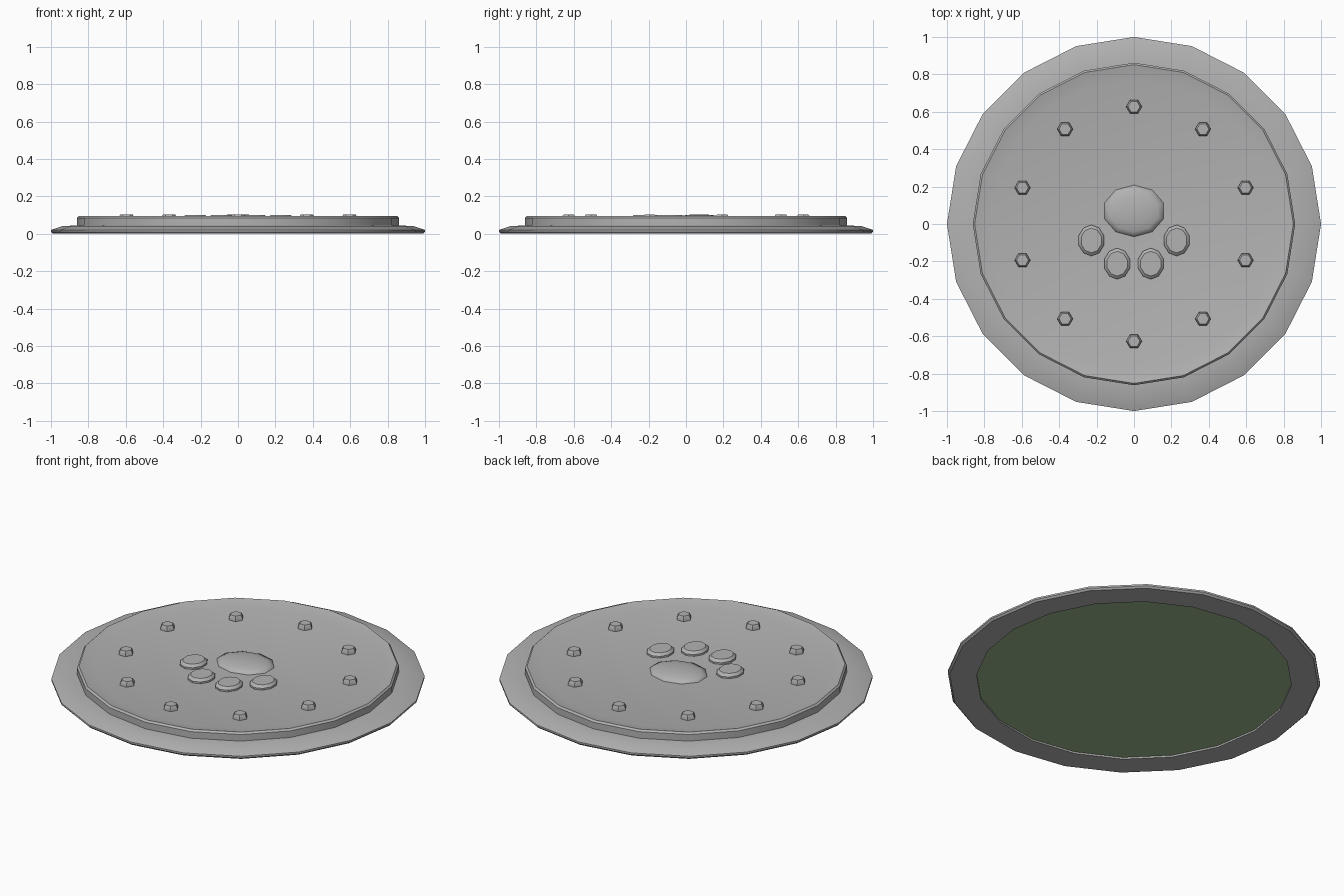
import bpy, bmesh, math

if "Cube" in bpy.data.objects:
    bpy.data.objects.remove(bpy.data.objects["Cube"])

def material(name, col):
    m = bpy.data.materials.new(name)
    m.diffuse_color = (*col, 1)
    m.use_nodes = True
    m.node_tree.nodes["Principled BSDF"].inputs["Base Color"].default_value = m.diffuse_color
    return m

grey = material("grey_metal", (0.45, 0.45, 0.45))
green = material("green_underside", (0.33, 0.48, 0.27))

def lathe(name, profile, sides, mat, loc=(0, 0, 0), sx=1, sy=1, start=0.0, angle=30):
    """Spin (radius, z) points into a faceted solid capped at both ends."""
    bm = bmesh.new()
    rings = []
    for r, z in profile:
        ring = []
        for i in range(sides):
            a = start + 2 * math.pi * i / sides
            ring.append(bm.verts.new((r * sx * math.cos(a), r * sy * math.sin(a), z)))
        rings.append(ring)
    for lo, hi in zip(rings, rings[1:]):
        for i in range(sides):
            j = (i + 1) % sides
            bm.faces.new((lo[i], lo[j], hi[j], hi[i]))
    bm.faces.new(rings[0][::-1])
    bm.faces.new(rings[-1])
    bmesh.ops.recalc_face_normals(bm, faces=bm.faces)
    me = bpy.data.meshes.new(name)
    bm.to_mesh(me)
    bm.free()
    me.materials.append(mat)
    me.shade_smooth()
    me.set_sharp_from_angle(angle=math.radians(angle))
    ob = bpy.data.objects.new(name, me)
    ob.location = loc
    bpy.context.collection.objects.link(ob)
    return ob

# Flanged plate: recessed underside, outer flange, raised lip and shallow dish
plate = lathe("plate", [(0.845, 0.01), (0.845, 0.0), (0.99, 0.0), (1.0, 0.01), (1.0, 0.02),
                        (0.94, 0.04), (0.862, 0.045), (0.862, 0.084), (0.852, 0.094),
                        (0.77, 0.076)], 20, grey, start=math.pi / 2)
# Recessed underside face is green
plate.data.materials.append(green)
for p in plate.data.polygons:
    if len(p.vertices) == 20 and p.normal.z < -0.9:
        p.material_index = 1

# Ring of ten hexagonal bolts
for i in range(10):
    a = math.pi / 2 + i * math.pi / 5
    lathe("bolt", [(0.042, 0.07), (0.042, 0.088), (0.032, 0.104)], 6, grey,
          loc=(0.627 * math.cos(a), 0.627 * math.sin(a), 0))

# Central domed pad
lathe("centre_pad", [(1.0, 0.07), (0.98, 0.08), (0.8, 0.092), (0.5, 0.1), (0.15, 0.104)], 10, grey,
      loc=(0, 0.07, 0), sx=0.168, sy=0.14, start=math.pi / 2, angle=50)

# Four small oval pads
for side in (-1, 1):
    for x, y in ((0.228, -0.088), (0.09, -0.212)):
        lathe("small_pad", [(1.0, 0.07), (1.0, 0.086), (0.8, 0.1)], 10, grey,
              loc=(side * x, y, 0), sx=0.071, sy=0.083, start=math.pi / 2)
